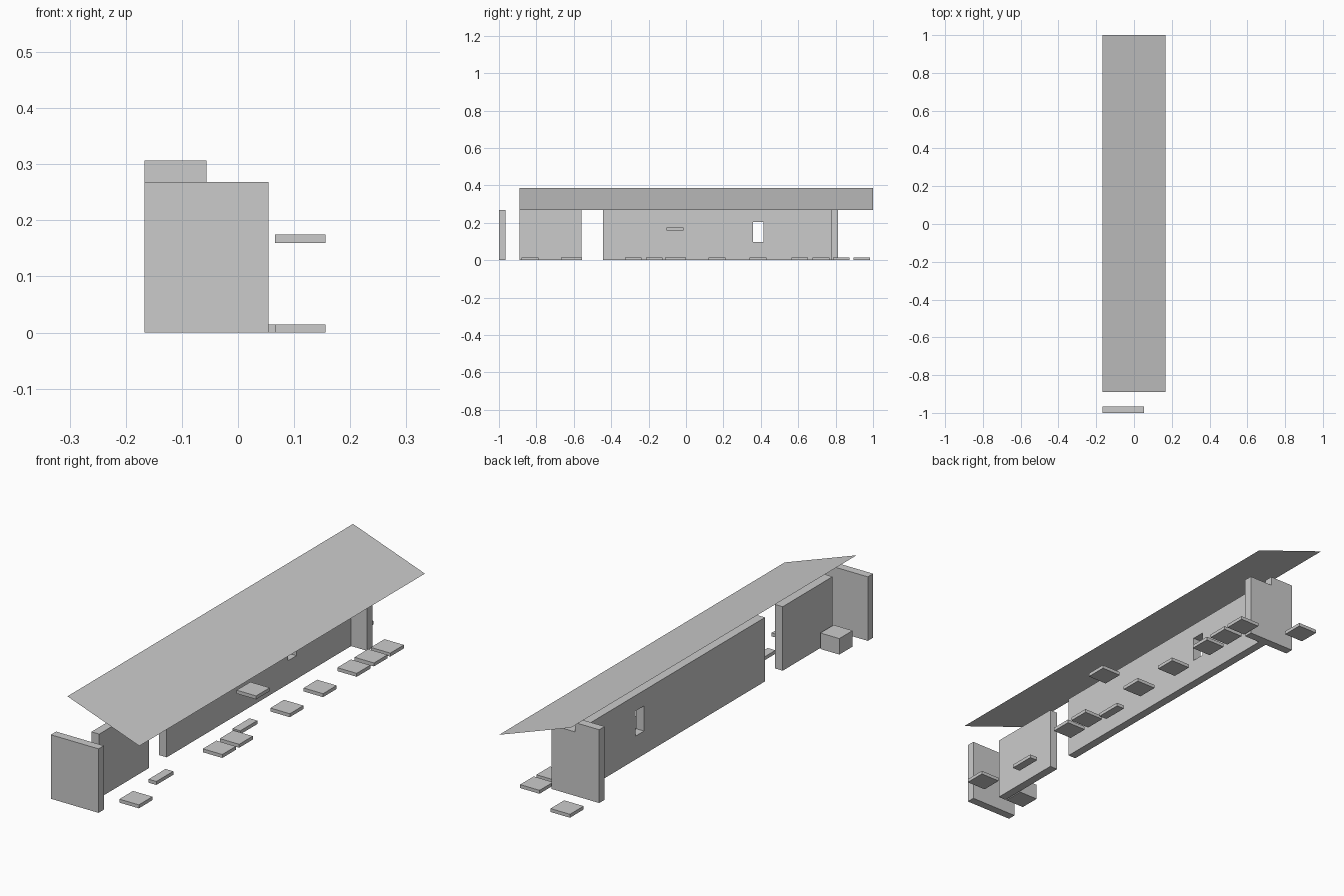
import bpy
import bmesh
from mathutils import Vector

if "Cube" in bpy.data.objects:
    bpy.data.objects.remove(bpy.data.objects["Cube"], do_unlink=True)

# One plain grey for the whole shelter
grey = bpy.data.materials.new("plain_grey")
grey.use_nodes = True
COLOUR = (0.6, 0.6, 0.6, 1)
grey.diffuse_color = COLOUR
grey.node_tree.nodes["Principled BSDF"].inputs["Base Color"].default_value = COLOUR


def finish(name, bm):
    mesh = bpy.data.meshes.new(name)
    bm.to_mesh(mesh)
    bm.free()
    mesh.materials.append(grey)
    obj = bpy.data.objects.new(name, mesh)
    bpy.context.collection.objects.link(obj)
    return obj


def box(name, x, y, z):
    """Box from its (low, high) range on each axis."""
    bm = bmesh.new()
    bmesh.ops.create_cube(bm, size=1)
    for v in bm.verts:
        v.co = Vector(r[0] if c < 0 else r[1] for c, r in zip(v.co, (x, y, z)))
    return finish(name, bm)


def extrude_profile(name, points, offset):
    """Flat polygon pushed along an offset into a solid."""
    bm = bmesh.new()
    face = bm.faces.new([bm.verts.new(p) for p in points])
    new = bmesh.ops.extrude_face_region(bm, geom=[face])["geom"]
    bmesh.ops.translate(bm, vec=offset,
                        verts=[g for g in new if isinstance(g, bmesh.types.BMVert)])
    bmesh.ops.recalc_face_normals(bm, faces=bm.faces)
    return finish(name, bm)


WALL_H = 0.268
OUTER, INNER = -0.167, 0.054      # cross wall ends
SPINE = (-0.056, -0.02)           # long wall thickness

# Walls
box("front_wall", (OUTER, INNER), (-1, -0.965), (0, WALL_H))
box("short_spine_wall", SPINE, (-0.89, -0.56), (0, WALL_H))
spine = box("long_spine_wall", SPINE, (-0.443, 0.777), (0, WALL_H))

# Stepped back wall
step = [(OUTER, 0), (INNER, 0), (INNER, WALL_H), (SPINE[0], WALL_H),
        (SPINE[0], 0.307), (OUTER, 0.307)]
extrude_profile("back_wall", [(x, 0.777, z) for x, z in step], (0, 0.036, 0))

# Window opening through the long wall
cutter = box("window_cutter", (-0.1, 0.03), (0.358, 0.415), (0.098, 0.203))
cutter.hide_render = True
cut = spine.modifiers.new("window", "BOOLEAN")
cut.object = cutter
cut.solver = "EXACT"
bpy.context.view_layer.objects.active = spine
bpy.ops.object.modifier_apply(modifier=cut.name)
bpy.data.objects.remove(cutter, do_unlink=True)

# Sloping sheet roof
bm = bmesh.new()
bm.faces.new([bm.verts.new(p) for p in (
    (OUTER, -0.89, 0.387), (0.166, -0.89, WALL_H),
    (0.166, 1, WALL_H), (OUTER, 1, 0.387))])
finish("roof", bm)

# Square slabs along the open side, one raised and one behind the back wall
SLAB, THICK = 0.09, 0.0145


def slab(name, x, y, z=0):
    box(name, (x - SLAB / 2, x + SLAB / 2), (y - SLAB / 2, y + SLAB / 2), (z, z + THICK))


for i, y in enumerate((-0.834, -0.282, -0.17, 0.165, 0.385, 0.608, 0.722, 0.83)):
    slab(f"slab_{i + 1}", 0.111, y)
slab("raised_slab", 0.111, -0.058, 0.16)
slab("back_slab", -0.107, 0.94)

# Narrow slabs and the block behind the short wall
for i, y in enumerate((-0.613, -0.057)):
    box(f"narrow_slab_{i + 1}", (0.054, 0.09), (y - 0.056, y + 0.056), (0, THICK))
box("block", (-0.149, -0.061), (-0.89, -0.802), (0, 0.067))
